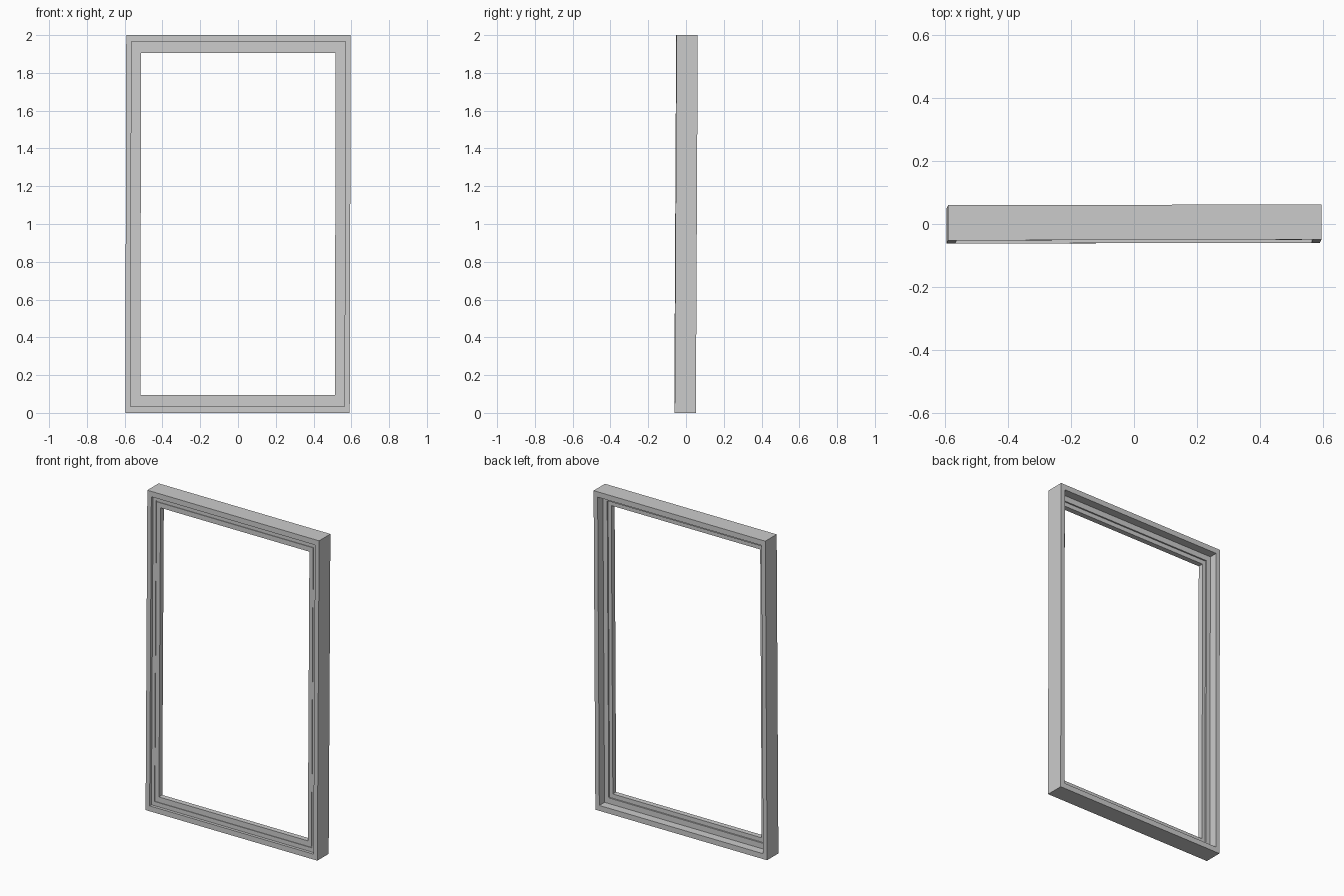
import bpy, bmesh
from mathutils import Matrix

if "Cube" in bpy.data.objects:
    bpy.data.objects.remove(bpy.data.objects["Cube"])

HALF_W, HEIGHT = 0.594, 2.0
BAR_X, BAR_Z = 0.079, 0.096     # stile width and rail height

# the whole frame leans very slightly
LEAN = Matrix(((1, 0, 0.0025, -0.0025),
               (0.002, 1, 0.005, -0.005),
               (0, 0, 1, 0),
               (0, 0, 0, 1)))


def ring(name, profile):
    """Sweep a closed profile of (inset fraction, y) round the rectangle, mitred corners."""
    bm = bmesh.new()
    loops = []
    for sx, top in ((-1, 0), (1, 0), (1, 1), (-1, 1)):
        loop = []
        for u, y in profile:
            z = HEIGHT - u * BAR_Z if top else u * BAR_Z
            loop.append(bm.verts.new((sx * (HALF_W - u * BAR_X), y, z)))
        loops.append(loop)
    n = len(profile)
    for c in range(4):
        a, b = loops[c], loops[(c + 1) % 4]
        for i in range(n):
            j = (i + 1) % n
            bm.faces.new((a[i], a[j], b[j], b[i]))
    bmesh.ops.recalc_face_normals(bm, faces=bm.faces)
    bm.transform(LEAN)
    mesh = bpy.data.meshes.new(name)
    bm.to_mesh(mesh)
    bm.free()
    obj = bpy.data.objects.new(name, mesh)
    bpy.context.collection.objects.link(obj)
    return obj


# deep outer casing
ring("outer_casing", [(0, -0.056), (0.35, -0.056), (0.35, 0.056), (0, 0.056)])

# stepped inner sash set back from the front, with a shallow groove
ring("inner_sash", [(0.34, -0.038), (0.62, -0.038), (0.62, -0.034), (0.68, -0.034),
                    (0.68, -0.038), (1.0, -0.038), (1.0, -0.005), (0.72, -0.005),
                    (0.72, 0.004), (0.34, 0.004)])
